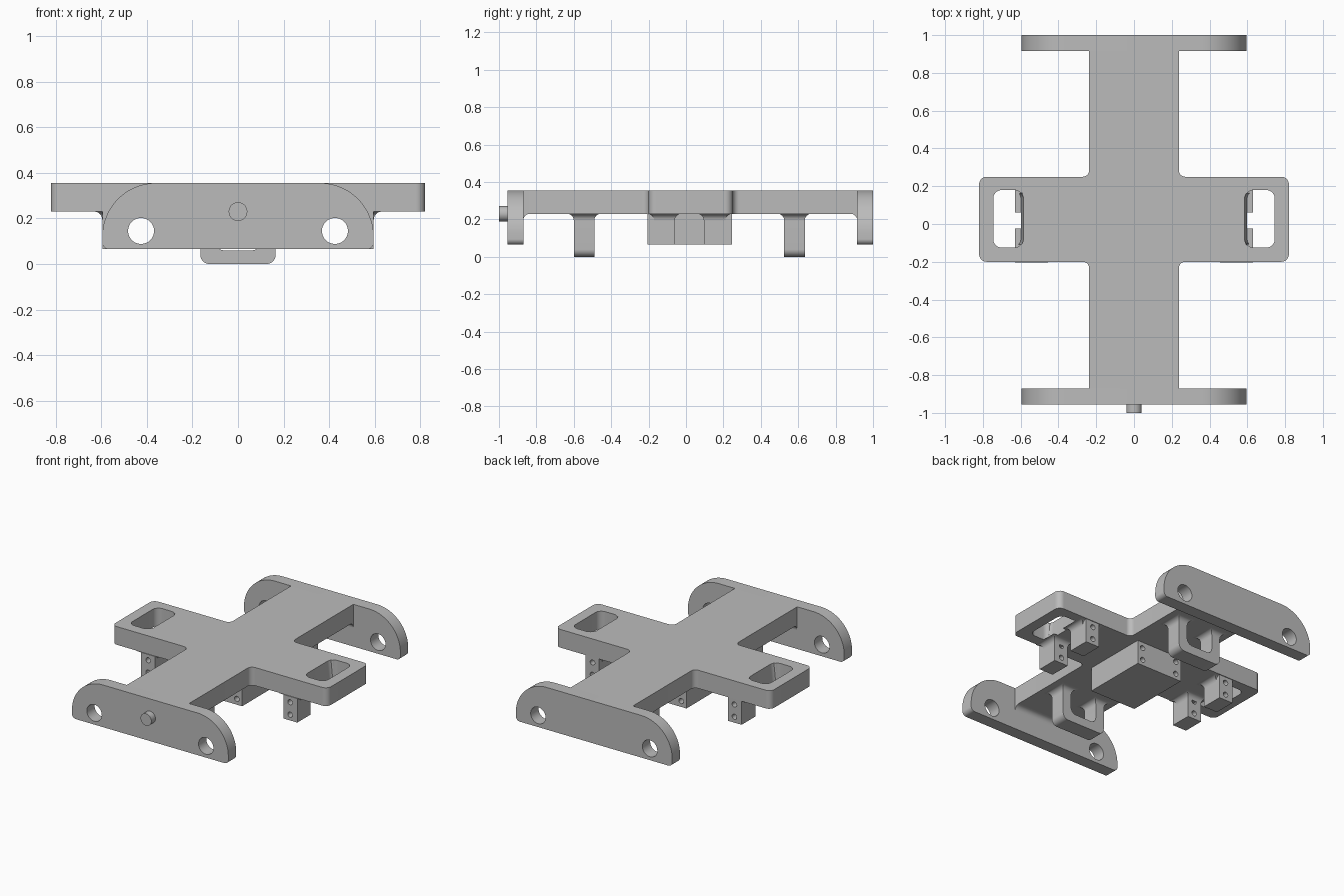
import bpy, bmesh, math
from mathutils import Vector

cube = bpy.data.objects.get("Cube")
if cube:
    bpy.data.objects.remove(cube)

grey = bpy.data.materials.new("plain grey")
grey.use_nodes = True
colour = (0.5, 0.5, 0.5, 1)
grey.diffuse_color = colour
grey.node_tree.nodes["Principled BSDF"].inputs["Base Color"].default_value = colour

TOP, UNDER, LOW = 0.355, 0.23, 0.065
FILLET = 0.035


def finish(name, bm):
    bmesh.ops.recalc_face_normals(bm, faces=bm.faces[:])
    mesh = bpy.data.meshes.new(name)
    bm.to_mesh(mesh)
    bm.free()
    mesh.materials.append(grey)
    ob = bpy.data.objects.new(name, mesh)
    bpy.context.collection.objects.link(ob)
    return ob


def rounded(corners, steps=10):
    """Replace right-angle corners (u, v, radius) with arcs."""
    out = []
    for i, (u, v, r) in enumerate(corners):
        p = Vector((u, v))
        if not r:
            out.append(p)
            continue
        a, b = corners[i - 1], corners[(i + 1) % len(corners)]
        d1 = (Vector(a[:2]) - p).normalized()
        d2 = (Vector(b[:2]) - p).normalized()
        centre = p + (d1 + d2) * r
        for k in range(steps + 1):
            t = math.pi / 2 * k / steps
            out.append(centre - (d2 * math.cos(t) + d1 * math.sin(t)) * r)
    return out


def prism(name, points, axis, lo, hi):
    """Extrude a 2D outline along one axis."""
    place = {"X": lambda u, v, w: (w, u, v),
             "Y": lambda u, v, w: (u, w, v),
             "Z": lambda u, v, w: (u, v, w)}[axis]
    bm = bmesh.new()
    a, b = ([bm.verts.new(place(u, v, w)) for u, v in points] for w in (lo, hi))
    bm.faces.new(a)
    bm.faces.new(b)
    for i in range(len(a)):
        bm.faces.new((a[i - 1], a[i], b[i], b[i - 1]))
    return finish(name, bm)


def rect(u0, u1, v0, v1, r=0):
    return rounded([(u0, v0, r), (u1, v0, r), (u1, v1, r), (u0, v1, r)])


def circle(u, v, r, n=32):
    return [(u + r * math.cos(math.tau * k / n), v + r * math.sin(math.tau * k / n))
            for k in range(n)]


def flare(name, x0, x1, y0, y1, steps=6):
    """Concave fillet around a leg where it meets the deck."""
    bm = bmesh.new()
    rings = []
    for k in range(steps + 1):
        t = math.pi / 2 * k / steps
        g = FILLET * (1 - math.cos(t))
        z = UNDER - FILLET * (1 - math.sin(t))
        rings.append([bm.verts.new(c) for c in
                      ((x0 - g, y0 - g, z), (x1 + g, y0 - g, z),
                       (x1 + g, y1 + g, z), (x0 - g, y1 + g, z))])
    for a, b in zip(rings, rings[1:]):
        for i in range(4):
            bm.faces.new((a[i - 1], a[i], b[i], b[i - 1]))
    bm.faces.new(rings[0])
    bm.faces.new(rings[-1])
    return finish(name, bm)


def cut(ob, cutters):
    for c in cutters:
        c.hide_render = True
        mod = ob.modifiers.new("cut", "BOOLEAN")
        mod.operation, mod.solver, mod.object = "DIFFERENCE", "EXACT", c
        bpy.context.view_layer.objects.active = ob
        bpy.ops.object.modifier_apply(modifier=mod.name)
        bpy.data.objects.remove(c)


def smooth(obs):
    bpy.ops.object.select_all(action="DESELECT")
    for ob in obs:
        ob.select_set(True)
    bpy.context.view_layer.objects.active = obs[0]
    bpy.ops.object.shade_smooth_by_angle(angle=math.radians(30))


parts = []
SPINE, WING = 0.237, 0.82
FRONT, BACK = (-0.955, -0.87), (0.915, 1.0)

# Cross-shaped deck with a slot in each wing
half = [(SPINE, FRONT[1], 0), (SPINE, -0.2, 0.035), (WING, -0.2, 0.04),
        (WING, 0.25, 0.04), (SPINE, 0.25, 0.035), (SPINE, BACK[0], 0)]
deck = prism("deck", rounded(half + [(-x, y, r) for x, y, r in reversed(half)]),
             "Z", UNDER, TOP)
slots = []
for s in (-1, 1):
    slot = prism("slot_cutter", rect(min(s * 0.59, s * 0.745), max(s * 0.59, s * 0.745),
                                     -0.125, 0.18, 0.045), "Z", UNDER - 0.1, TOP + 0.1)
    # Slope the inner wall slightly
    for v in slot.data.vertices:
        if abs(v.co.x) < 0.6:
            v.co.x += s * (0.02 if v.co.z < UNDER else -0.015)
    slots.append(slot)
cut(deck, slots)
parts.append(deck)

# End plates with axle holes, and a fillet under the deck
for name, (y0, y1), inner, d in (("front", FRONT, FRONT[1], 1), ("back", BACK, BACK[0], -1)):
    plate = prism(name + "_end_plate", rounded(
        [(-0.595, LOW, 0.03), (0.595, LOW, 0.03), (0.595, TOP, 0.235), (-0.595, TOP, 0.235)],
        20), "Y", y0, y1)
    cut(plate, [prism("hole_cutter", circle(s * 0.425, 0.145, 0.057), "Y", y0 - 0.1, y1 + 0.1)
                for s in (-1, 1)])
    curve = [(inner + d * FILLET * (1 - math.cos(t)), UNDER - FILLET * (1 - math.sin(t)))
             for t in (math.pi / 2 * k / 8 for k in range(9))]
    parts += [plate, prism(name + "_fillet", curve + [(inner, UNDER)], "X", -SPINE, SPINE)]

# Front pin
parts.append(prism("front_pin", circle(0, UNDER, 0.041), "Y", -1.0, -0.95))

# U-shaped loops under the spine
for name, y0, y1 in (("front", -0.6, -0.49), ("back", 0.525, 0.635)):
    side = [(0.165, 0, 0.04), (0.165, UNDER, 0), (0.1, UNDER, 0), (0.1, 0.06, 0.04)]
    parts.append(prism(name + "_loop", rounded(
        side + [(-x, z, r) for x, z, r in reversed(side)]), "Y", y0, y1))
    for s, label in ((-1, "right"), (1, "left")):
        x0, x1 = sorted((s * 0.1, s * 0.165))
        parts.append(flare(f"{name}_{label}_loop_flare", x0, x1, y0, y1))


def screw_holes(x):
    return [prism("screw_cutter", circle(x, z, 0.018, 16), "Y", -0.5, 0.5)
            for z in (0.105, 0.19)]


# Central mounting block
block = prism("centre_block", rect(-0.175, 0.175, -0.205, 0.245), "Z", LOW, UNDER)
cut(block, screw_holes(-0.135) + screw_holes(0.135))
parts.append(block)

# Mounting posts under the wings
for s, label in ((-1, "right"), (1, "left")):
    x0, x1 = sorted((s * 0.49, s * 0.595))
    for name, y0, y1 in (("front", -0.205, -0.06), ("back", 0.095, 0.245)):
        post = prism(f"{name}_{label}_post", rect(x0, x1, y0, y1), "Z", LOW, UNDER)
        cut(post, screw_holes(s * 0.54))
        # The flare stays flush with the outer edge of the wing
        fy0, fy1 = (y0 + FILLET, y1) if y0 < 0 else (y0, y1 - FILLET)
        parts += [post, flare(f"{name}_{label}_post_flare", x0, x1, fy0, fy1)]

smooth(parts)
